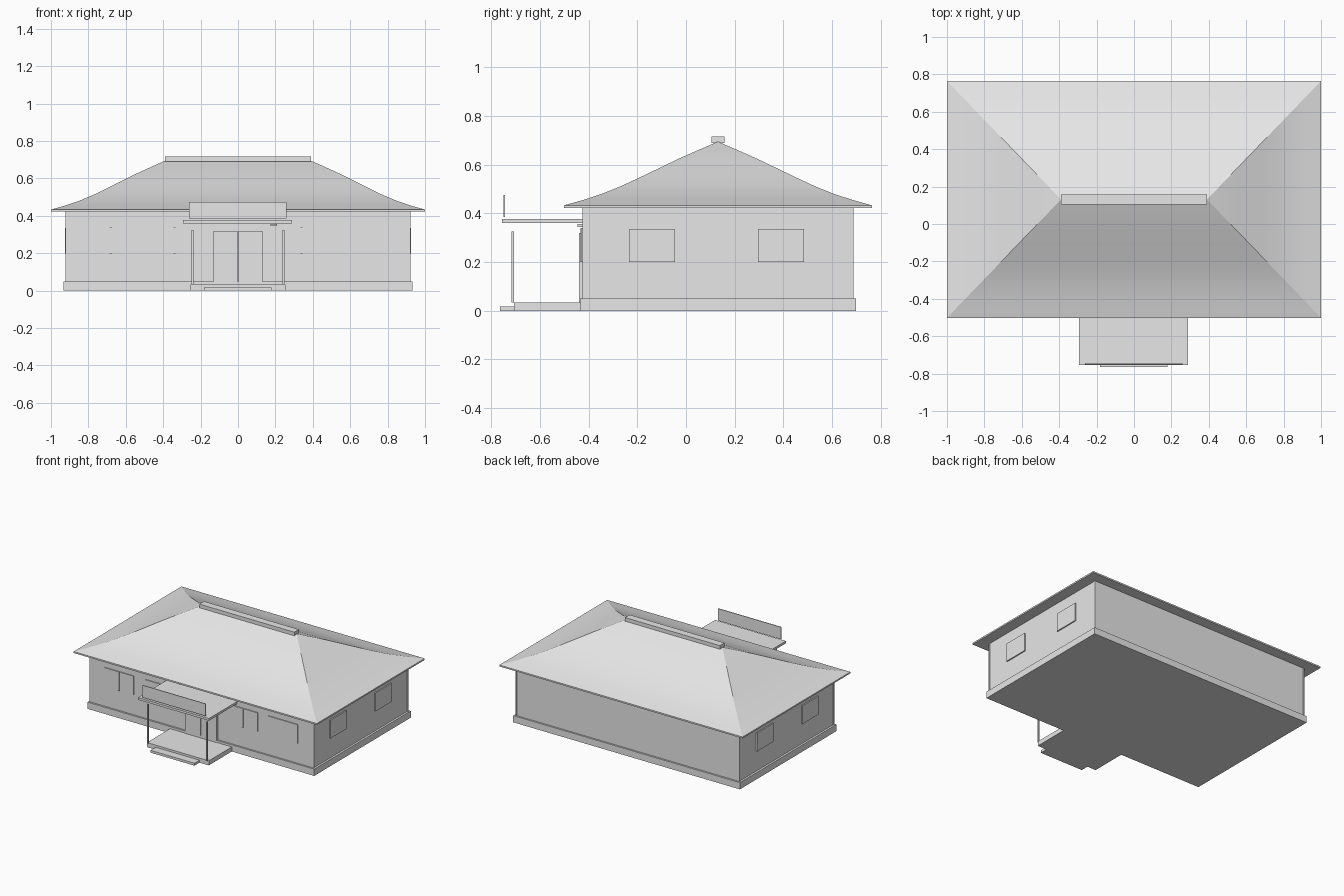
import bpy, bmesh

if "Cube" in bpy.data.objects:
    bpy.data.objects.remove(bpy.data.objects["Cube"])

grey = bpy.data.materials.new("plain_grey")
grey.diffuse_color = (0.8, 0.8, 0.8, 1)
grey.use_nodes = True
grey.node_tree.nodes["Principled BSDF"].inputs["Base Color"].default_value = grey.diffuse_color
YC = 0.131  # depth centre of the main building


def finish(name, bm):
    bmesh.ops.recalc_face_normals(bm, faces=bm.faces)
    me = bpy.data.meshes.new(name)
    bm.to_mesh(me)
    bm.free()
    ob = bpy.data.objects.new(name, me)
    me.materials.append(grey)
    bpy.context.collection.objects.link(ob)
    return ob


def box(name, x0, x1, y0, y1, z0, z1):
    bm = bmesh.new()
    bmesh.ops.create_cube(bm, size=1)
    for v in bm.verts:
        v.co.x = x1 if v.co.x > 0 else x0
        v.co.y = y1 if v.co.y > 0 else y0
        v.co.z = z1 if v.co.z > 0 else z0
    return finish(name, bm)


# Main body
box("plinth", -0.932, 0.932, -0.436, 0.698, 0, 0.05)
box("walls", -0.917, 0.917, -0.423, 0.685, 0.05, 0.424)
for sx in (-1, 1):
    for sy in (-1, 1):
        cx, cy = sx * 0.9165, YC + sy * 0.552
        box("corner_trim", cx - 0.005, cx + 0.005, cy - 0.005, cy + 0.005, 0.05, 0.424)

# Flared hip roof: rectangular rings shrinking to a ridge line
heights = [0.433, 0.455, 0.481, 0.513, 0.55, 0.588, 0.626, 0.661, 0.695]
bm = bmesh.new()
rings = []
for i, z in enumerate(heights):
    t = i / (len(heights) - 1)
    hx, hy = 1 - 0.61 * t, 0.633 * (1 - t)
    rings.append([bm.verts.new((sx * hx, YC + sy * hy, z))
                  for sx, sy in ((-1, -1), (1, -1), (1, 1), (-1, 1))])
for a, b in zip(rings, rings[1:]):
    for k in range(4):
        n = (k + 1) % 4
        bm.faces.new((a[k], a[n], b[n], b[k]))
bm.faces.new(rings[0][::-1])
bmesh.ops.remove_doubles(bm, verts=bm.verts, dist=0.0005)
roof = finish("roof", bm)
bpy.context.view_layer.objects.active = roof
roof.select_set(True)
bpy.ops.object.shade_smooth_by_angle(angle=0.35)
roof.select_set(False)
box("eave", -1, 1, YC - 0.633, YC + 0.633, 0.422, 0.433)
box("ridge_cap", -0.39, 0.39, YC - 0.027, YC + 0.027, 0.69, 0.717)

# Front windows, with a centre bar on all but the rightmost
for cx in (-0.68, -0.34, 0.34, 0.67):
    box("front_window", cx - 0.121, cx + 0.121, -0.43, -0.42, 0.2, 0.34)
    if cx < 0.6:
        box("window_bar", cx - 0.006, cx + 0.006, -0.434, -0.42, 0.2, 0.34)

# Side windows
for sx in (-1, 1):
    for cy in (-0.14, 0.39):
        x0, x1 = sorted((sx * 0.91, sx * 0.926))
        box("side_window", x0, x1, cy - 0.095, cy + 0.095, 0.2, 0.336)

# Double door and lamp
for sx in (-1, 1):
    x0, x1 = sorted((sx * 0.003, sx * 0.13))
    box("door_leaf", x0, x1, -0.439, -0.42, 0.033, 0.32)
box("door_lamp", 0.175, 0.209, -0.446, -0.42, 0.345, 0.357)

# Porch
box("porch_floor", -0.254, 0.254, -0.706, -0.43, 0, 0.034)
box("porch_step", -0.183, 0.178, -0.765, -0.70, 0, 0.018)
for sx in (-1, 1):
    cx = sx * 0.243
    box("porch_post", cx - 0.005, cx + 0.005, -0.717, -0.707, 0.033, 0.325)
box("canopy", -0.293, 0.29, -0.755, -0.42, 0.36, 0.377)
box("sign_board", -0.262, 0.258, -0.75, -0.744, 0.385, 0.475)
